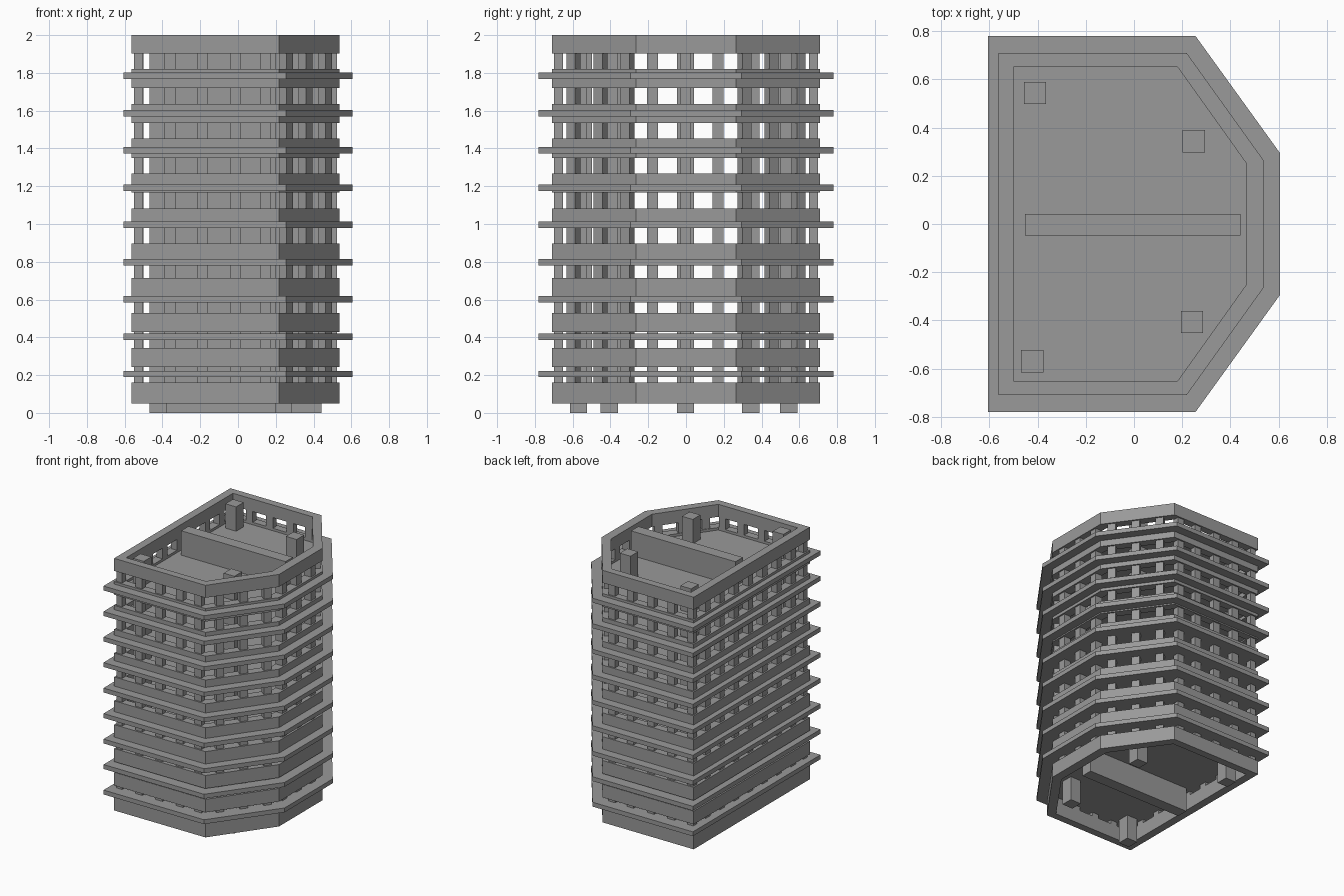
import bpy, bmesh
from mathutils import Vector

if "Cube" in bpy.data.objects:
    bpy.data.objects.remove(bpy.data.objects["Cube"])

# Half outlines (front side); mirrored in y to give six-sided plans
SLAB = [(-0.605, -0.78), (0.255, -0.78), (0.605, -0.295)]
OUTER = [(-0.563, -0.71), (0.218, -0.71), (0.537, -0.265)]
INNER = [(-0.50, -0.652), (0.18, -0.652), (0.467, -0.25)]
REC = 0.012   # window posts sit slightly behind the bands

# Dark grey for the whole building
grey = bpy.data.materials.new("dark_grey")
grey.diffuse_color = (0.32, 0.32, 0.32, 1)
grey.use_nodes = True
grey.node_tree.nodes["Principled BSDF"].inputs["Base Color"].default_value = grey.diffuse_color


def plan(half):
    return half + [(x, -y) for x, y in reversed(half)]


def prism(bm, pts, z0, z1):
    lo = [bm.verts.new((x, y, z0)) for x, y in pts]
    hi = [bm.verts.new((x, y, z1)) for x, y in pts]
    n = len(pts)
    bm.faces.new(lo[::-1])
    bm.faces.new(hi)
    for i in range(n):
        j = (i + 1) % n
        bm.faces.new((lo[i], lo[j], hi[j], hi[i]))


def ring(bm, outer, inner, z0, z1):
    o0, o1, i0, i1 = [[bm.verts.new((x, y, z)) for x, y in p]
                      for p, z in ((outer, z0), (outer, z1), (inner, z0), (inner, z1))]
    n = len(outer)
    for a in range(n):
        b = (a + 1) % n
        bm.faces.new((o0[a], o0[b], o1[b], o1[a]))
        bm.faces.new((i0[b], i0[a], i1[a], i1[b]))
        bm.faces.new((o1[a], o1[b], i1[b], i1[a]))
        bm.faces.new((o0[b], o0[a], i0[a], i0[b]))


def finish(bm, name):
    bmesh.ops.recalc_face_normals(bm, faces=bm.faces)
    me = bpy.data.meshes.new(name)
    bm.to_mesh(me)
    bm.free()
    me.materials.append(grey)
    ob = bpy.data.objects.new(name, me)
    bpy.context.collection.objects.link(ob)


def box(x0, x1, y0, y1):
    return [(x0, y0), (x1, y0), (x1, y1), (x0, y1)]


def rect(cx, cy, w, d):
    return box(cx - w / 2, cx + w / 2, cy - d / 2, cy + d / 2)


# Window rows
rows = [(0.16 + 0.1845 * i, 0.243 + 0.1845 * i) for i in range(10)]

# Solid wall bands between the window rows
bm = bmesh.new()
edges = [0.05] + [z for r in rows for z in r] + [2.0]
for z0, z1 in zip(edges[::2], edges[1::2]):
    ring(bm, plan(OUTER), plan(INNER), z0, z1)
finish(bm, "wall_bands")

# Window posts: plans for one floor, repeated on every row
posts = []
for s in (-1, 1):
    ya, yb = sorted((s * 0.652, s * (0.71 - REC)))
    posts.append(box(-0.563 + REC, -0.503, ya, yb))           # back corners
    for x in (-0.36, -0.187, -0.012, 0.147):                  # long sides
        posts.append(box(x - 0.029, x + 0.029, ya, yb))
    a, b = Vector(OUTER[2]), Vector(OUTER[1])                 # angled sides
    d = (b - a).normalized()
    n = Vector((d.y, -d.x))
    for t in (0.08, 0.257, 0.433):
        p, q = a + d * (t - 0.029), a + d * (t + 0.029)
        posts.append([(v.x, -s * v.y) for v in
                      (p + n * REC, q + n * REC, q + n * 0.06, p + n * 0.06)])
for k in range(-3, 4):                                        # left side
    y = k * 0.174 - 0.004
    posts.append(box(-0.563 + REC, -0.50, y - 0.029, y + 0.029))
    if abs(k) < 2:                                            # right side
        posts.append(box(0.467, 0.537 - REC, y - 0.029, y + 0.029))
bm = bmesh.new()
for z0, z1 in rows:
    for p in posts:
        prism(bm, p, z0, z1)
finish(bm, "window_posts")

# Floor slabs
for i in range(9):
    z = 0.206 + 0.1973 * i
    bm = bmesh.new()
    prism(bm, plan(SLAB), z - 0.017, z + 0.017)
    finish(bm, f"floor_slab_{i + 1}")

# Inner columns and central core wall
for i, (x, y) in enumerate([(-0.41, 0.543), (0.248, 0.343), (0.241, -0.407), (-0.422, -0.569)]):
    bm = bmesh.new()
    prism(bm, rect(x, y, 0.092, 0.092), 0, 1.99)
    finish(bm, f"column_{i + 1}")
bm = bmesh.new()
prism(bm, rect(-0.006, -0.003, 0.894, 0.09), 0, 1.99)
finish(bm, "core_wall")
